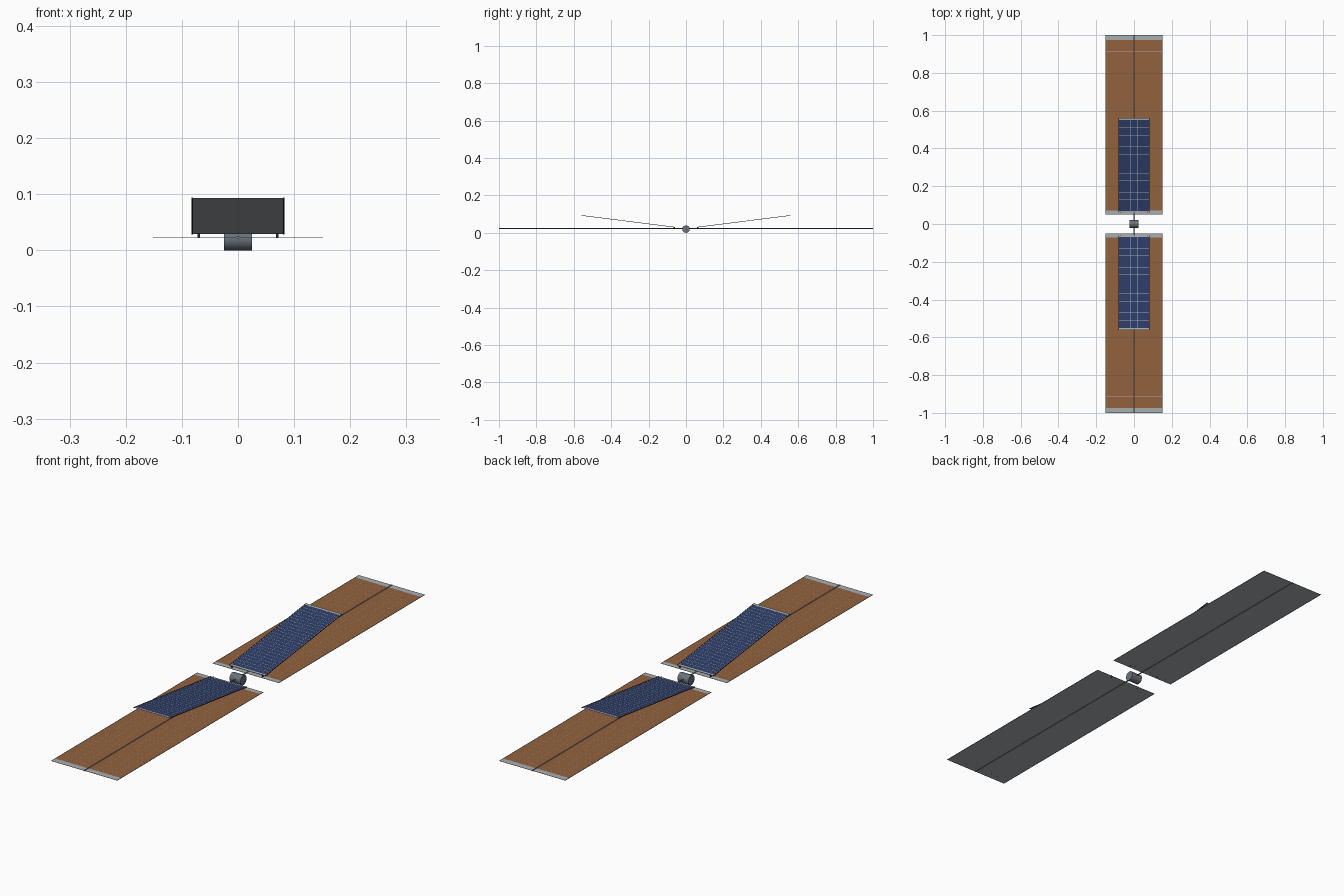
import bpy, bmesh, math
from mathutils import Matrix, Vector

cube = bpy.data.objects.get("Cube")
if cube:
    bpy.data.objects.remove(cube, do_unlink=True)


def material(name, r, g, b):
    m = bpy.data.materials.new(name)
    m.use_nodes = True
    m.diffuse_color = (r, g, b, 1)
    m.node_tree.nodes["Principled BSDF"].inputs["Base Color"].default_value = (r, g, b, 1)
    return m


COPPER = material("copper blanket", 0.29, 0.12, 0.046)
BLUE = material("blue cells", 0.025, 0.044, 0.135)
LIGHT = material("light grey", 0.39, 0.42, 0.44)
FRAME = material("black frame", 0.025, 0.025, 0.025)
STEEL = material("steel grey", 0.14, 0.17, 0.2)


def finish(name, bm, matrix, *mats):
    mesh = bpy.data.meshes.new(name)
    bm.to_mesh(mesh)
    bm.free()
    for m in mats:
        mesh.materials.append(m)
    obj = bpy.data.objects.new(name, mesh)
    bpy.context.collection.objects.link(obj)
    obj.matrix_world = matrix
    return obj


def span(x0, x1, y0, y1, z, thick):
    return ((x0 + x1) / 2, (y0 + y1) / 2, z), (x1 - x0, y1 - y0, thick)


def boxes(name, parts, matrix, top, under=None):
    """One object from (centre, size) boxes; faces not turned up take the under material."""
    bm = bmesh.new()
    for centre, size in parts:
        bmesh.ops.create_cube(bm, size=1, matrix=Matrix.LocRotScale(Vector(centre), None, Vector(size)))
    bm.normal_update()
    for f in bm.faces:
        f.material_index = 1 if under and f.normal.z < 0.5 else 0
    return finish(name, bm, matrix, top, *([under] if under else []))


def cuts(start, end, count, width):
    """Alternating seam and cell edges along one direction."""
    edges = []
    for i in range(count + 1):
        p = start + (end - start) * i / count
        edges += [p - width / 2, p + width / 2]
    return edges


def cell_sheet(name, xs, ys, z, matrix, cell):
    """Flat sheet whose even rows and columns are seams between cells."""
    bm = bmesh.new()
    grid = [[bm.verts.new((x, y, z)) for x in xs] for y in ys]
    for j in range(len(ys) - 1):
        for i in range(len(xs) - 1):
            f = bm.faces.new((grid[j][i], grid[j][i + 1], grid[j + 1][i + 1], grid[j + 1][i]))
            f.material_index = 1 if i % 2 == 0 or j % 2 == 0 else 0
    return finish(name, bm, matrix, cell, LIGHT)


def cylinder(name, radius, length, matrix, mat, sides):
    bm = bmesh.new()
    bmesh.ops.create_cone(bm, cap_ends=True, segments=sides, radius1=radius, radius2=radius, depth=length)
    obj = finish(name, bm, matrix, mat)
    bpy.ops.object.select_all(action="DESELECT")
    obj.select_set(True)
    bpy.context.view_layer.objects.active = obj
    bpy.ops.object.shade_smooth_by_angle()
    return obj


# Central rotary hub
cylinder("hub", 0.02, 0.05, Matrix.Translation((0, 0, 0.02)) @ Matrix.Rotation(math.pi / 2, 4, "Y"), STEEL, 32)

PLANE = 0.023
INNER, OUTER, HALF = 0.05, 1.0, 0.15
START, END = INNER + 0.02, OUTER - 0.025
TILT = math.atan2(0.063, 0.5)
LENGTH = 0.504

for side, turn in (("back", 0), ("front", math.pi)):
    wing = Matrix.Rotation(turn, 4, "Z") @ Matrix.Translation((0, 0, PLANE))

    # Long flat blanket: light backing with copper cells on top
    boxes(side + "_blanket", [span(-HALF, HALF, START, END, 0, 0.0006)], wing, COPPER, LIGHT)
    cell_sheet(side + "_blanket_cells", cuts(-HALF + 0.001, HALF - 0.001, 8, 0.0004),
               cuts(START, END, 30, 0.0003), 0.0006, wing, COPPER)

    # End bars and thin edge rails
    boxes(side + "_end_bars",
          [span(-HALF, HALF, INNER, START, 0, 0.0008),
           span(-HALF, HALF, END, OUTER, 0, 0.0008)], wing, LIGHT)
    boxes(side + "_edge_rails",
          [span(s * HALF - 0.0006, s * HALF + 0.0006, INNER, OUTER, 0, 0.0016) for s in (-1, 1)],
          wing, STEEL)

    # Mast running from the hub to the blanket tip
    cylinder(side + "_mast", 0.0026, OUTER - 0.015,
             wing @ Matrix.Translation((0, (OUTER + 0.015) / 2, 0)) @ Matrix.Rotation(math.pi / 2, 4, "X"),
             STEEL, 12)

    # Tilted panel, rising outward from its hinge
    tilt = wing @ Matrix.Translation((0, 0.06, 0.007)) @ Matrix.Rotation(TILT, 4, "X")
    boxes(side + "_tilted_panel", [span(-0.081, 0.081, 0, LENGTH, 0, 0.001)], tilt, LIGHT)
    cell_sheet(side + "_tilted_cells", cuts(-0.079, 0.079, 8, 0.0006),
               cuts(0.008, LENGTH - 0.01, 24, 0.001), 0.0008, tilt, BLUE)
    boxes(side + "_tilted_rails",
          [span(s * 0.0815 - 0.0012, s * 0.0815 + 0.0012, 0, LENGTH, 0, 0.0026) for s in (-1, 1)],
          tilt, FRAME)

    # Hinge brackets
    boxes(side + "_hinge_brackets",
          [span(s * 0.07 - 0.002, s * 0.07 + 0.002, 0.058, 0.066, 0.0035, 0.009) for s in (-1, 1)],
          wing, FRAME)
